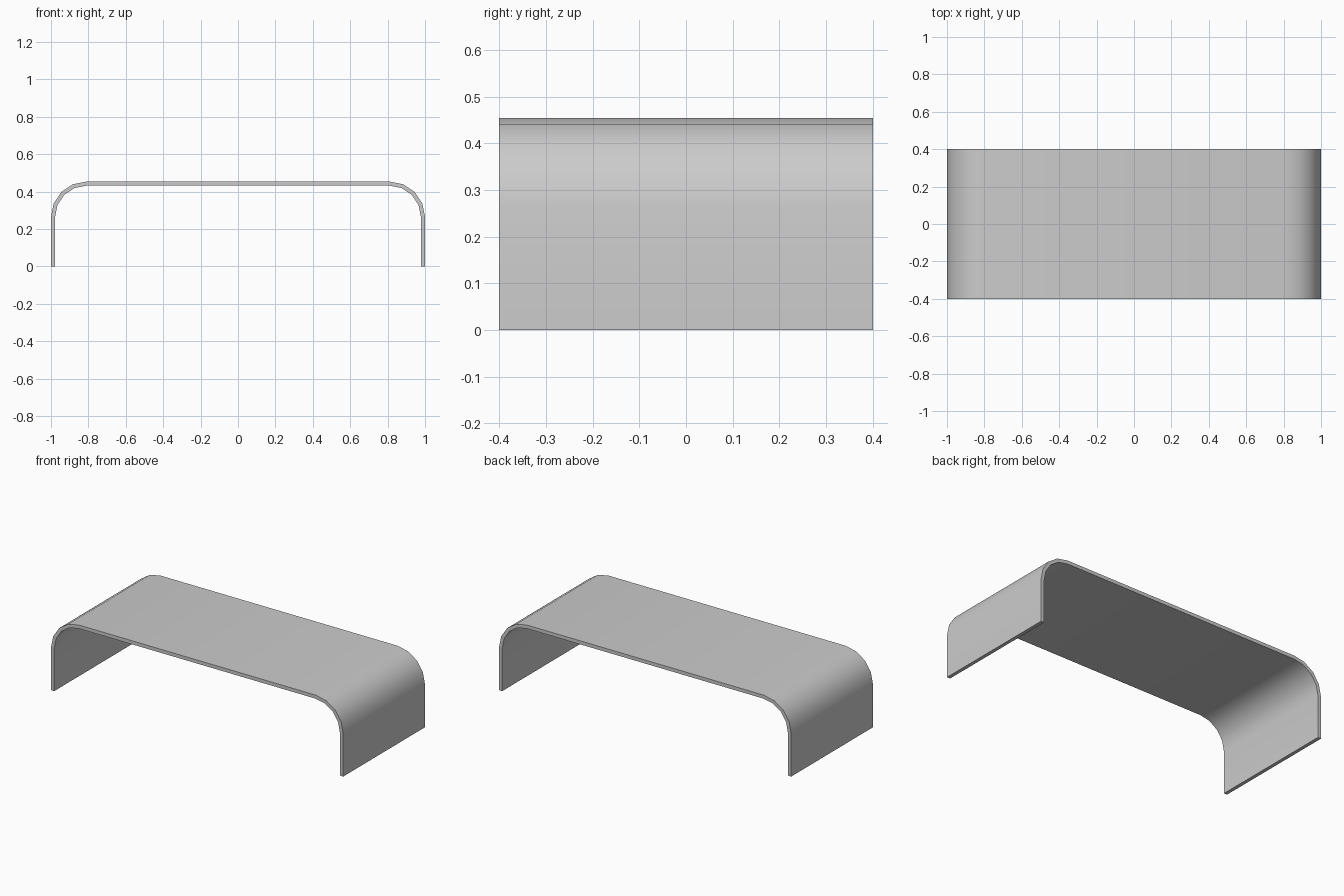
import bpy, bmesh
from math import sin, cos, pi, radians

if "Cube" in bpy.data.objects:
    bpy.data.objects.remove(bpy.data.objects["Cube"])

HALF_W, HALF_D, HEIGHT = 1.0, 0.4, 0.454
THICK, RADIUS, SEGS = 0.022, 0.19, 4


def bent_outline(inset):
    """Open U profile from the left foot over the top to the right foot."""
    r = RADIUS - inset
    cx, cz = HALF_W - RADIUS, HEIGHT - RADIUS
    right = [(cx + r * sin(a), cz + r * cos(a))
             for a in (pi / 2 * i / SEGS for i in range(SEGS + 1))]
    right.append((HALF_W - inset, 0.0))
    return [(-x, z) for x, z in reversed(right)] + right


# Bent sheet: outer and inner outlines joined by strips, extruded in depth
outer, inner = bent_outline(0), bent_outline(THICK)
bm = bmesh.new()
o = [bm.verts.new((x, -HALF_D, z)) for x, z in outer]
n = [bm.verts.new((x, -HALF_D, z)) for x, z in inner]
strips = [bm.faces.new((o[i], o[i + 1], n[i + 1], n[i])) for i in range(len(o) - 1)]
ext = bmesh.ops.extrude_face_region(bm, geom=strips, use_keep_orig=True)
back = [g for g in ext["geom"] if isinstance(g, bmesh.types.BMVert)]
bmesh.ops.translate(bm, vec=(0, 2 * HALF_D, 0), verts=back)
bmesh.ops.recalc_face_normals(bm, faces=bm.faces)

mesh = bpy.data.meshes.new("bent_table")
bm.to_mesh(mesh)
bm.free()
table = bpy.data.objects.new("bent_table", mesh)
bpy.context.collection.objects.link(table)

# Smooth bends, crisp sheet edges
bpy.context.view_layer.objects.active = table
table.select_set(True)
bpy.ops.object.shade_smooth_by_angle(angle=radians(35))
